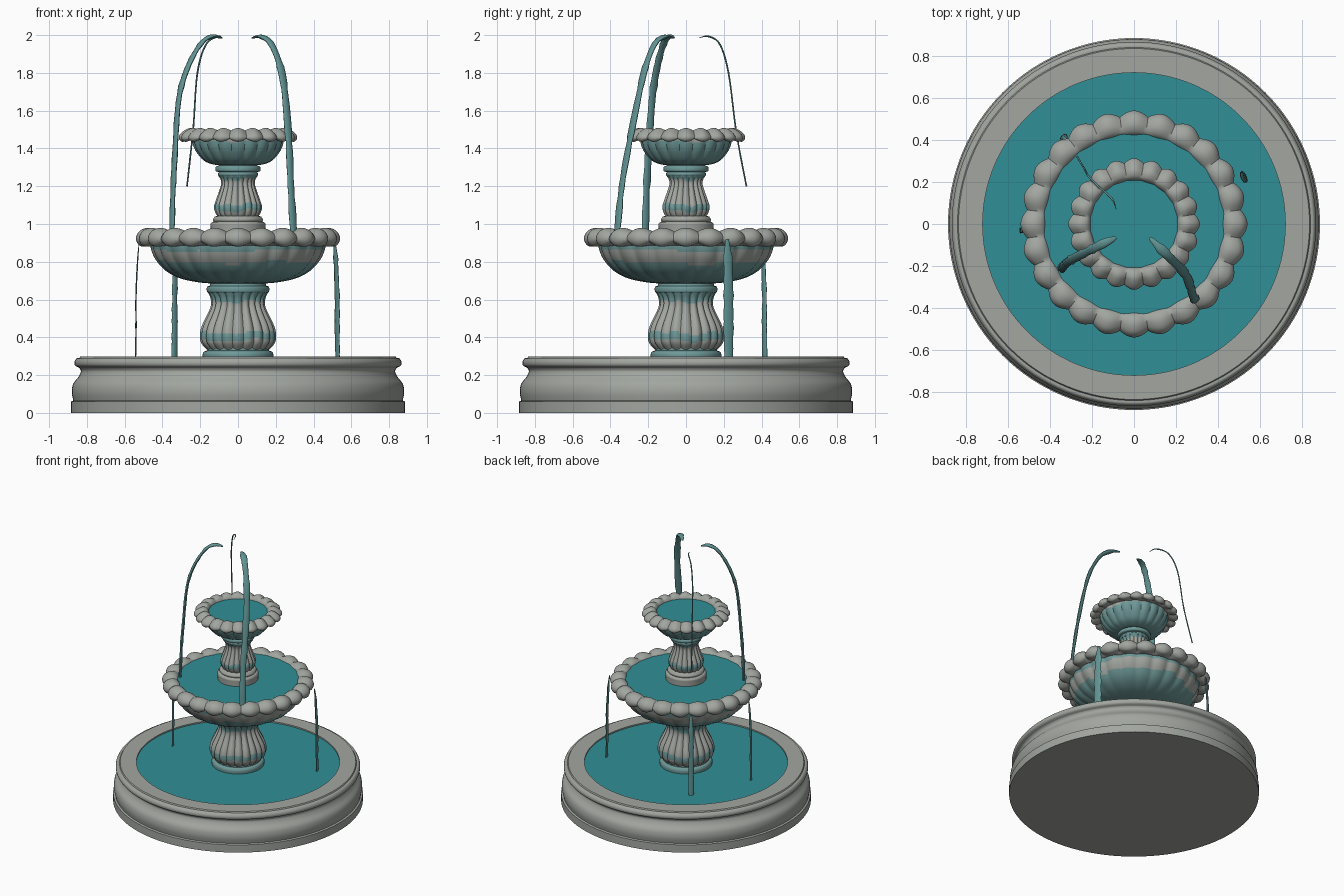
import bpy, math, random
from mathutils import Vector

random.seed(4)


def material(name, rgb):
    m = bpy.data.materials.new(name)
    m.diffuse_color = (*rgb, 1)
    return m


STONE = material("grey stone", (0.36, 0.38, 0.35))
WATER = material("teal water", (0.03, 0.28, 0.31))
WET = material("wet stone", (0.16, 0.32, 0.32))
STREAM = material("falling water", (0.12, 0.29, 0.29))


def make(name, verts, faces, mats, rule=None, angle=40):
    me = bpy.data.meshes.new(name)
    me.from_pydata(verts, [], faces)
    for m in mats:
        me.materials.append(m)
    for p in me.polygons:
        p.use_smooth = True
        if rule:
            p.material_index = rule(p.center)
    me.set_sharp_from_angle(angle=math.radians(angle))
    ob = bpy.data.objects.new(name, me)
    bpy.context.collection.objects.link(ob)
    return ob


def spline(pts, steps):
    """Smooth curve through the points; a doubled point makes a corner."""
    pts = [Vector(p) for p in pts]
    out = [pts[0]]
    for i in range(len(pts) - 1):
        a, b, c, d = pts[max(i - 1, 0)], pts[i], pts[i + 1], pts[min(i + 2, len(pts) - 1)]
        if (c - b).length < 1e-6:
            continue
        for s in range(1, steps + 1):
            t = s / steps
            out.append(0.5 * (2 * b + (c - a) * t + (2 * a - 5 * b + 4 * c - d) * t * t
                              + (3 * b - a - 3 * c + d) * t ** 3))
    return out


def lathe(name, prof, mats, lobes=0, seg=128, steps=4, rule=None, angle=40):
    """Profile points are (radius, z, radial scallop depth, vertical scallop depth)."""
    prof = [tuple(p) + (0,) * (4 - len(p)) for p in prof]
    prof = spline(prof, steps)
    if lobes:
        seg = lobes * 8
    verts, faces = [], []
    for r, z, dr, dz in prof:
        for k in range(seg):
            a = 2 * math.pi * k / seg
            dip = 1 - abs(math.cos(lobes * a / 2)) if lobes else 0
            rr = max(r - dr * dip, 0)
            verts.append((rr * math.cos(a), rr * math.sin(a), z - dz * dip))
    for i in range(len(prof) - 1):
        for k in range(seg):
            j = (k + 1) % seg
            faces.append((i * seg + k, i * seg + j, (i + 1) * seg + j, (i + 1) * seg + k))
    if prof[0][0] > 0.01:
        faces.append(tuple(reversed(range(seg))))
    if prof[-1][0] > 0.01:
        faces.append(tuple(range((len(prof) - 1) * seg, len(prof) * seg)))
    return make(name, verts, faces, mats, rule, angle)


def bands(*ranges):
    """Wet stone inside wavy height bands, dry stone elsewhere."""
    def rule(c):
        a = math.atan2(c.y, c.x)
        z = c.z + 0.007 * math.sin(3 * a + 1) + 0.005 * math.sin(7 * a)
        return int(any(lo < z < hi for lo, hi in ranges))
    return rule


def corners(*pts):
    return [p for p in pts for _ in (0, 1)]


# Round ground basin with moulded wall
lathe("basin", corners((0.885, 0), (0.885, 0.06), (0.872, 0.065))
      + [(0.88, 0.11), (0.872, 0.155), (0.845, 0.19), (0.832, 0.22)]
      + corners((0.84, 0.238)) + [(0.862, 0.25), (0.866, 0.27), (0.855, 0.288)]
      + corners((0.84, 0.29), (0.835, 0.298), (0.72, 0.298), (0.72, 0.27)), [STONE])
lathe("basin_water", corners((0.721, 0.27), (0.721, 0.288)), [WATER])

# Lower fluted pedestal with base and neck rings
lathe("lower_pedestal_base", corners((0.185, 0.28)) + [(0.187, 0.31)]
      + corners((0.18, 0.325), (0.165, 0.33), (0.165, 0.345)), [STONE, WET], seg=64,
      rule=bands((0.2, 0.4)))
lathe("lower_pedestal", [(0.165, 0.335, 0.01), (0.195, 0.37, 0.012), (0.202, 0.41, 0.014),
      (0.192, 0.46, 0.016), (0.158, 0.53, 0.016), (0.143, 0.57, 0.014), (0.145, 0.605, 0.012),
      (0.16, 0.64, 0.006)], [STONE, WET], lobes=20, rule=bands((0.385, 0.425), (0.59, 0.7)))
lathe("lower_pedestal_collar", corners((0.15, 0.635)) + [(0.163, 0.64), (0.166, 0.655), (0.163, 0.668)]
      + corners((0.15, 0.673), (0.145, 0.7)), [WET], seg=64)

# Lower bowl: fluted underside, scalloped rim and water
lathe("lower_bowl", [(0.13, 0.685), (0.2, 0.69, 0.004), (0.3, 0.71, 0.008), (0.38, 0.75, 0.012),
      (0.435, 0.81, 0.014), (0.46, 0.865, 0.014), (0.465, 0.91, 0.01)], [STONE, WET],
      lobes=24, rule=bands((0.6, 0.795), (0.86, 1)))
lathe("lower_rim", [(0.455, 0.885, 0, 0), (0.49, 0.88, 0.01, -0.02), (0.52, 0.885, 0.02, -0.02),
      (0.538, 0.91, 0.026, -0.005), (0.537, 0.94, 0.026, 0.008), (0.515, 0.968, 0.02, 0.018),
      (0.475, 0.98, 0.01, 0.02), (0.44, 0.97, 0, 0.014), (0.42, 0.945, -0.006, 0),
      (0.42, 0.92, 0, 0)], [STONE], lobes=24, angle=50)
lathe("lower_bowl_water", corners((0.43, 0.93), (0.43, 0.953)), [WATER])

# Upper fluted pedestal
lathe("upper_pedestal_base", corners((0.143, 0.94)) + [(0.145, 0.985), (0.145, 1.0)]
      + corners((0.138, 1.01), (0.128, 1.013)) + [(0.132, 1.025)]
      + corners((0.122, 1.04), (0.1, 1.045)), [STONE], seg=64)
lathe("upper_pedestal", [(0.105, 1.035, 0.006), (0.12, 1.06, 0.008), (0.127, 1.09, 0.01),
      (0.118, 1.125, 0.011), (0.098, 1.18, 0.011), (0.089, 1.215, 0.009), (0.094, 1.24, 0.006),
      (0.108, 1.26, 0.003)], [STONE, WET], lobes=18, rule=bands((1.07, 1.105), (1.235, 1.3)))
lathe("upper_pedestal_collar", corners((0.1, 1.25)) + [(0.106, 1.265)] + corners((0.1, 1.275))
      + [(0.118, 1.28), (0.12, 1.295), (0.115, 1.305)] + corners((0.1, 1.31), (0.1, 1.33)),
      [WET], seg=64)

# Upper bowl: fluted underside, scalloped rim and hollow of water
lathe("upper_bowl", [(0.08, 1.31), (0.13, 1.315, 0.003), (0.18, 1.335, 0.007),
      (0.22, 1.38, 0.01), (0.238, 1.42, 0.01), (0.245, 1.46, 0.008)], [STONE, WET],
      lobes=20, rule=bands((1.2, 1.443)))
lathe("upper_rim", [(0.235, 1.45, 0, 0), (0.265, 1.442, 0.006, -0.014), (0.295, 1.435, 0.014, -0.016),
      (0.312, 1.45, 0.02, -0.004), (0.309, 1.472, 0.02, 0.006), (0.285, 1.495, 0.014, 0.014),
      (0.255, 1.508, 0.006, 0.014), (0.225, 1.502, 0, 0.01), (0.208, 1.48, -0.004, 0),
      (0.205, 1.455, 0, 0)], [STONE], lobes=20, angle=50)
lathe("upper_bowl_water", [(0.215, 1.475), (0.19, 1.44), (0.14, 1.405), (0.07, 1.388), (0, 1.383)],
      [WATER], seg=64)


def stream(name, pts, width, thick, lump=0.15):
    """Flattened tube of falling water, broad side across the radial direction."""
    path = spline(pts, 5)
    d = Vector(pts[-1])
    side = Vector((-d.y, d.x, 0)).normalized()
    n, verts, faces = 10, [], []
    for i, p in enumerate(path):
        t = (path[min(i + 1, len(path) - 1)] - path[max(i - 1, 0)]).normalized()
        nor = t.cross(side).normalized()
        f = min(1, 0.3 + i * 0.14) * (1 + random.uniform(-lump, lump))
        for k in range(n):
            a = 2 * math.pi * k / n
            verts.append(p + side * (math.cos(a) * width / 2 * f) + nor * (math.sin(a) * thick / 2 * f))
    for i in range(len(path) - 1):
        for k in range(n):
            j = (k + 1) % n
            faces.append((i * n + k, i * n + j, (i + 1) * n + j, (i + 1) * n + k))
    faces += [tuple(reversed(range(n))), tuple(range(len(verts) - n, len(verts)))]
    make(name, verts, faces, [STREAM], angle=60)


# Arching jets above the upper bowl
stream("front_right_jet", [(0.075, -0.065, 1.985), (0.12, -0.11, 1.992), (0.175, -0.165, 1.955),
       (0.225, -0.215, 1.83), (0.25, -0.25, 1.68), (0.27, -0.3, 1.43), (0.28, -0.34, 1.2),
       (0.295, -0.365, 0.95)], 0.044, 0.022)
stream("front_left_jet", [(-0.085, -0.065, 1.985), (-0.14, -0.09, 1.993), (-0.2, -0.12, 1.95),
       (-0.27, -0.155, 1.82), (-0.315, -0.18, 1.65), (-0.335, -0.2, 1.35), (-0.345, -0.21, 1.15),
       (-0.35, -0.215, 0.95)], 0.044, 0.022)
stream("back_left_jet", [(-0.085, 0.07, 1.985), (-0.105, 0.12, 1.993), (-0.17, 0.18, 1.95),
       (-0.215, 0.225, 1.8), (-0.235, 0.26, 1.53), (-0.25, 0.285, 1.38), (-0.27, 0.32, 1.2)],
       0.009, 0.009, 0.1)

# Streams falling from the lower rim into the basin
for name, (x, y), top, w in (("right_fall", (0.525, 0.225), 0.92, 0.055),
                             ("back_left_fall", (-0.335, 0.415), 0.9, 0.036),
                             ("left_fall", (-0.54, -0.03), 0.9, 0.026)):
    stream(name, [(x * 0.97, y * 0.97, top), (x * 0.985, y * 0.985, top - 0.1), (x, y, 0.62),
                  (x, y, 0.45), (x * 1.005, y * 1.005, 0.285)], w, 0.016 if w > 0.03 else 0.007)
